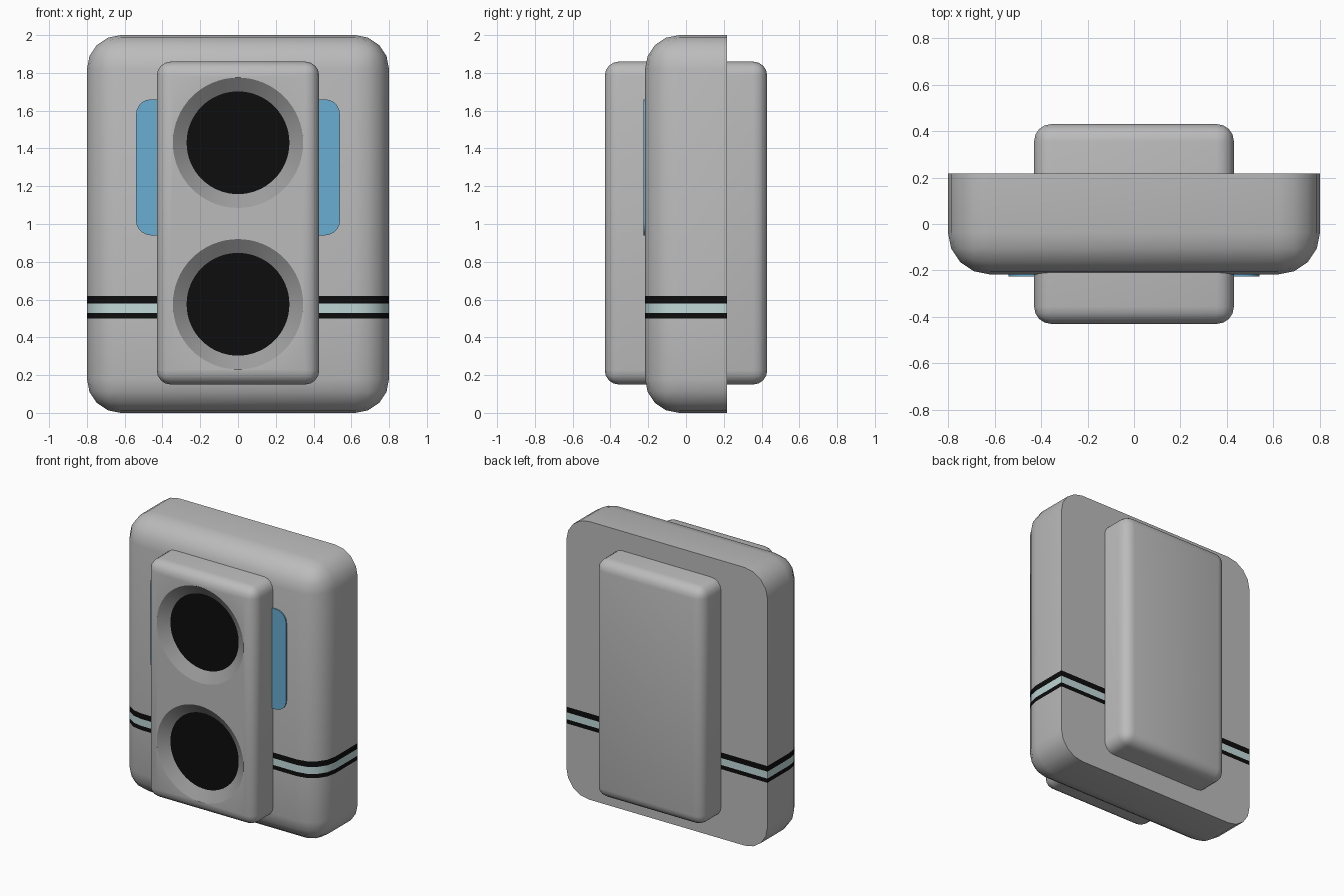
import bpy, bmesh, math
from mathutils import Matrix, Vector

if "Cube" in bpy.data.objects:
    bpy.data.objects.remove(bpy.data.objects["Cube"])


def material(name, rgb):
    m = bpy.data.materials.new(name)
    m.diffuse_color = (*rgb, 1)
    m.use_nodes = True
    m.node_tree.nodes["Principled BSDF"].inputs["Base Color"].default_value = m.diffuse_color
    return m


GREY = material("light grey", (0.50, 0.50, 0.50))
DARK = material("mid grey", (0.33, 0.33, 0.33))
BLACK = material("black", (0.004, 0.004, 0.004))
PALE = material("pale blue grey", (0.53, 0.69, 0.69))
BLUE = material("sky blue", (0.14, 0.42, 0.64))


def box(lo, hi):
    bm = bmesh.new()
    bmesh.ops.create_cube(bm, size=1)
    lo, hi = Vector(lo), Vector(hi)
    for v in bm.verts:
        v.co = [(a + b) / 2 + c * (b - a) for a, b, c in zip(lo, hi, v.co)]
    return bm


def bevel(bm, edges, radius, segments):
    bmesh.ops.bevel(bm, geom=edges, offset=radius, segments=segments,
                    profile=0.5, affect='EDGES')


def finish(bm, name, mats):
    bmesh.ops.recalc_face_normals(bm, faces=bm.faces[:])
    me = bpy.data.meshes.new(name)
    bm.to_mesh(me)
    bm.free()
    for m in mats:
        me.materials.append(m)
    ob = bpy.data.objects.new(name, me)
    bpy.context.collection.objects.link(ob)
    return ob


def smooth(ob, angle):
    bpy.ops.object.select_all(action='DESELECT')
    ob.select_set(True)
    bpy.context.view_layer.objects.active = ob
    bpy.ops.object.shade_smooth_by_angle(angle=math.radians(angle))


# outer body: every edge rounded except those of the flat back
bm = box((-0.8, -0.217, 0), (0.8, 0.217, 2))
bevel(bm, [e for e in bm.edges if not all(v.co.y > 0 for v in e.verts)], 0.18, 4)
# stripe band cut into the body all the way round
for z in (0.50, 0.53, 0.58, 0.62):
    bmesh.ops.bisect_plane(bm, geom=bm.verts[:] + bm.edges[:] + bm.faces[:],
                           plane_co=(0, 0, z), plane_no=(0, 0, 1))
for f in bm.faces:
    z = f.calc_center_median().z
    if 0.50 < z < 0.62:
        f.material_index = 2 if 0.53 < z < 0.58 else 1
body = finish(bm, "body", [GREY, BLACK, PALE])
smooth(body, 35)

# central pod passing through the body
bm = box((-0.43, -0.43, 0.15), (0.43, 0.43, 1.86))
bevel(bm, bm.edges[:], 0.075, 4)
pod = finish(bm, "central_pod", [GREY, DARK, BLACK])

# two cone shaped recesses with black floors
R_OUT, R_IN, DEPTH = 0.345, 0.272, 0.05
CENTRES = (1.43, 0.575)
slope = (R_OUT - R_IN) / DEPTH
bm = bmesh.new()
for z in CENTRES:
    # the cutter reaches a little in front of the face along the same slope
    extra = 0.02
    depth = DEPTH + extra
    bmesh.ops.create_cone(
        bm, cap_ends=True, segments=64,
        radius1=R_OUT + extra * slope, radius2=R_IN, depth=depth,
        matrix=Matrix.Translation((0, -0.43 - extra + depth / 2, z))
        @ Matrix.Rotation(-math.pi / 2, 4, 'X'))
cutter = finish(bm, "recess_cutter", [])
cutter.hide_render = True
mod = pod.modifiers.new("recesses", 'BOOLEAN')
mod.operation = 'DIFFERENCE'
mod.solver = 'EXACT'
mod.object = cutter
bpy.context.view_layer.objects.active = pod
bpy.ops.object.modifier_apply(modifier=mod.name)
bpy.data.objects.remove(cutter)
for p in pod.data.polygons:
    c = p.center
    r = min(math.hypot(c.x, c.z - z) for z in CENTRES)
    p.material_index = 0
    if -0.429 < c.y < -0.43 + DEPTH + 0.002 and r < R_OUT:
        p.material_index = 2 if c.y > -0.43 + DEPTH - 0.003 else 1
smooth(pod, 25)

# blue panel on the body front, showing either side of the pod
bm = box((-0.54, -0.226, 0.94), (0.54, -0.216, 1.66))
bevel(bm, [e for e in bm.edges
           if abs(e.verts[0].co.y - e.verts[1].co.y) > 0.005], 0.08, 5)
panel = finish(bm, "blue_panel", [BLUE])
smooth(panel, 30)
